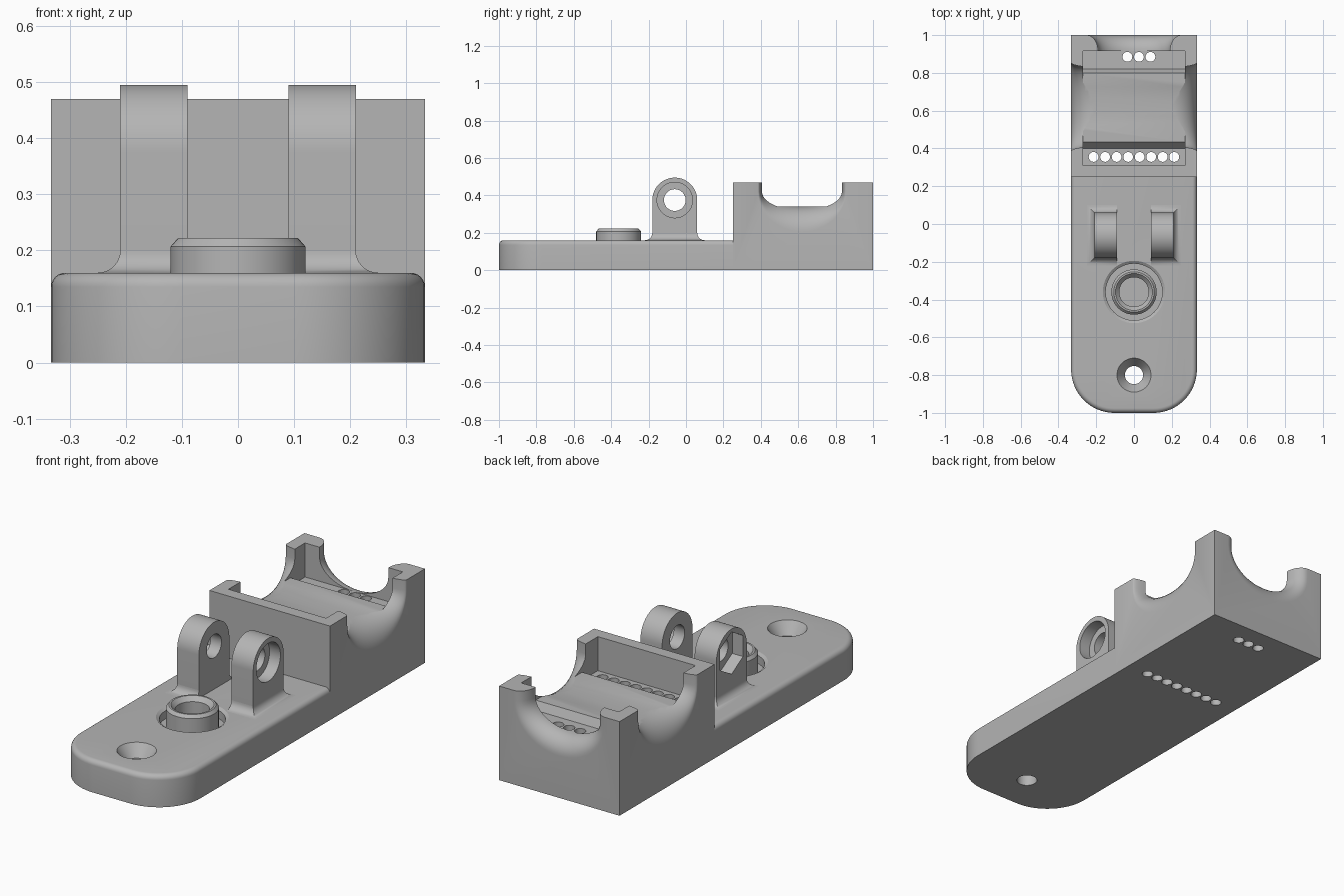
import bpy, bmesh
from math import sin, cos, pi, radians

cube = bpy.data.objects.get("Cube")
if cube:
    bpy.data.objects.remove(cube)

grey = bpy.data.materials.new("plain grey")
grey.use_nodes = True
GREY = (0.46, 0.46, 0.46, 1)
grey.diffuse_color = GREY
grey.node_tree.nodes["Principled BSDF"].inputs["Base Color"].default_value = GREY


def loft(name, rings):
    """Closed solid through rings of equal point count, capped at both ends."""
    bm = bmesh.new()
    loops = [[bm.verts.new(p) for p in ring] for ring in rings]
    n = len(loops[0])
    for a, b in zip(loops, loops[1:]):
        for i in range(n):
            j = (i + 1) % n
            bm.faces.new((a[i], a[j], b[j], b[i]))
    bm.faces.new(loops[0][::-1])
    bm.faces.new(loops[-1])
    bmesh.ops.recalc_face_normals(bm, faces=bm.faces)
    mesh = bpy.data.meshes.new(name)
    bm.to_mesh(mesh)
    bm.free()
    mesh.materials.append(grey)
    obj = bpy.data.objects.new(name, mesh)
    bpy.context.collection.objects.link(obj)
    return obj


def place(axis, pts, d):
    """Put 2D points on a plane at distance d along an axis."""
    if axis == "x":
        return [(d, u, v) for u, v in pts]
    if axis == "y":
        return [(u, d, v) for u, v in pts]
    return [(u, v, d) for u, v in pts]


def prism(name, axis, pts, a, b):
    return loft(name, [place(axis, pts, a), place(axis, pts, b)])


def circle(u, v, r, n=48, turn=0):
    return [(u + r * cos(turn + 2 * pi * i / n), v + r * sin(turn + 2 * pi * i / n))
            for i in range(n)]


def turned(name, x, y, profile):
    return loft(name, [place("z", circle(x, y, r), z) for r, z in profile])


def rect(x0, x1, y0, y1):
    return [(x0, y0), (x1, y0), (x1, y1), (x0, y1)]


def activate(obj):
    bpy.ops.object.select_all(action="DESELECT")
    obj.select_set(True)
    bpy.context.view_layer.objects.active = obj


def cut(obj, *cutters):
    activate(obj)
    for c in cutters:
        c.hide_render = True
        mod = obj.modifiers.new("cut", "BOOLEAN")
        mod.operation = "DIFFERENCE"
        mod.solver = "EXACT"
        mod.object = c
        bpy.ops.object.modifier_apply(modifier=mod.name)
        bpy.data.objects.remove(c)


def smooth(obj):
    activate(obj)
    bpy.ops.object.shade_smooth_by_angle(angle=radians(30))


W, TOP = 0.333, 0.16


# Base plate: rounded front corners and a filleted top rim
def plate_outline(inset):
    r, steps = 0.23, 16
    cx, cy, q = W - r, r - 1, r - inset
    left = [(-cx - q * cos(pi / 2 * i / steps), cy - q * sin(pi / 2 * i / steps))
            for i in range(steps + 1)]
    right = [(-x, y) for x, y in reversed(left)]
    return [(-W + inset, 0.25)] + left + right + [(W - inset, 0.25)]


FIL = 0.025
rings = [place("z", plate_outline(0), 0)]
for i in range(7):
    a = pi / 2 * i / 6
    rings.append(place("z", plate_outline(FIL * (1 - cos(a))), TOP - FIL + FIL * sin(a)))
plate = loft("base_plate", rings)
cut(plate,
    turned("screw_cutter", 0, -0.8, [(0.048, -0.1), (0.048, 0.1), (0.09, TOP), (0.09, 0.3)]),
    turned("groove_cutter", 0, -0.36, [(0.15, 0.11), (0.15, 0.15), (0.165, TOP), (0.165, 0.3)]))
smooth(plate)

# Hollow boss standing in the round groove
boss = turned("boss", 0, -0.36, [(0.12, 0.1), (0.12, 0.207), (0.107, 0.222), (0.098, 0.222),
                                 (0.078, 0.2), (0.078, 0.13)])
smooth(boss)

# Holder block with a stepped pocket
block = prism("holder_block", "z", rect(-W, W, 0.25, 1), 0, 0.47)
pocket = [(0.31, 0.6), (0.31, 0.3), (0.4, 0.3), (0.435, 0.34), (0.8, 0.34),
          (0.82, 0.3), (0.915, 0.3), (0.915, 0.6)]
cut(block, prism("pocket_cutter", "x", pocket, -0.27, 0.27))


# Flared U-shaped scoops through the side and back walls
def scoop(axis, sign, centre, face, half, shrink, low, rise, depth):
    def ring(a, d):
        w = half - shrink * sin(a)
        h = 0.42 - low - rise * sin(a)
        pts = [(centre + w * cos(pi * i / 24), 0.42 - h * sin(pi * i / 24)) for i in range(25)]
        pts += [(centre - w, 0.6), (centre + w, 0.6)]
        return place(axis, pts, sign * d)
    rings = [ring(0, face + 0.05)]
    for i in range(11):
        a = pi / 2 * i / 10
        rings.append(ring(a, face - depth * (1 - cos(a))))
    return loft("scoop_cutter", rings)


for side in (-1, 1):
    cut(block, scoop("x", side, 0.62, W, 0.235, 0.025, 0.205, 0.135, 0.133))
cut(block, scoop("y", 1, 0, 1, 0.25, 0.06, 0.21, 0.09, 0.085))

# Rows of small drain holes
holes = [(-0.214 + 0.061 * i, 0.355) for i in range(8)]
holes += [(-0.035 + 0.061 * i, 0.885) for i in range(3)]
for x, y in holes:
    cut(block, prism("hole_cutter", "z", circle(x, y, 0.026, 24), -0.1, 0.6))
smooth(block)

# Pair of pivot lugs with round tops and flared feet
LY, LZ, LR = -0.06, 0.375, 0.12
lug_shape = [(LY - LR, 0.14)]
lug_shape += [(LY - LR * cos(pi * i / 32), LZ + LR * sin(pi * i / 32)) for i in range(33)]
lug_shape += [(LY + LR, 0.14)]
for side, name in ((-1, "right"), (1, "left")):
    lug = prism(name + "_lug", "x", lug_shape, side * 0.09, side * 0.21)
    bore = prism("bore_cutter", "x", circle(LY, LZ, 0.058), side * 0.05, side * 0.3)
    if side > 0:
        seat = circle(LY, LZ, 0.095)
    else:
        seat = circle(LY, LZ, 0.105, 6, pi / 2)
    cut(lug, bore, prism("seat_cutter", "x", seat, side * 0.15, side * 0.3))
    smooth(lug)
    foot = []
    for i in range(9):
        a = pi / 2 * i / 8
        f = 0.04 * (1 - sin(a))
        corners = rect(0.09, 0.21 + f, LY - LR - f, LY + LR + f)
        foot.append(place("z", [(side * x, y) for x, y in corners], TOP + 0.04 * (1 - cos(a))))
    smooth(loft(name + "_lug_foot", foot))
